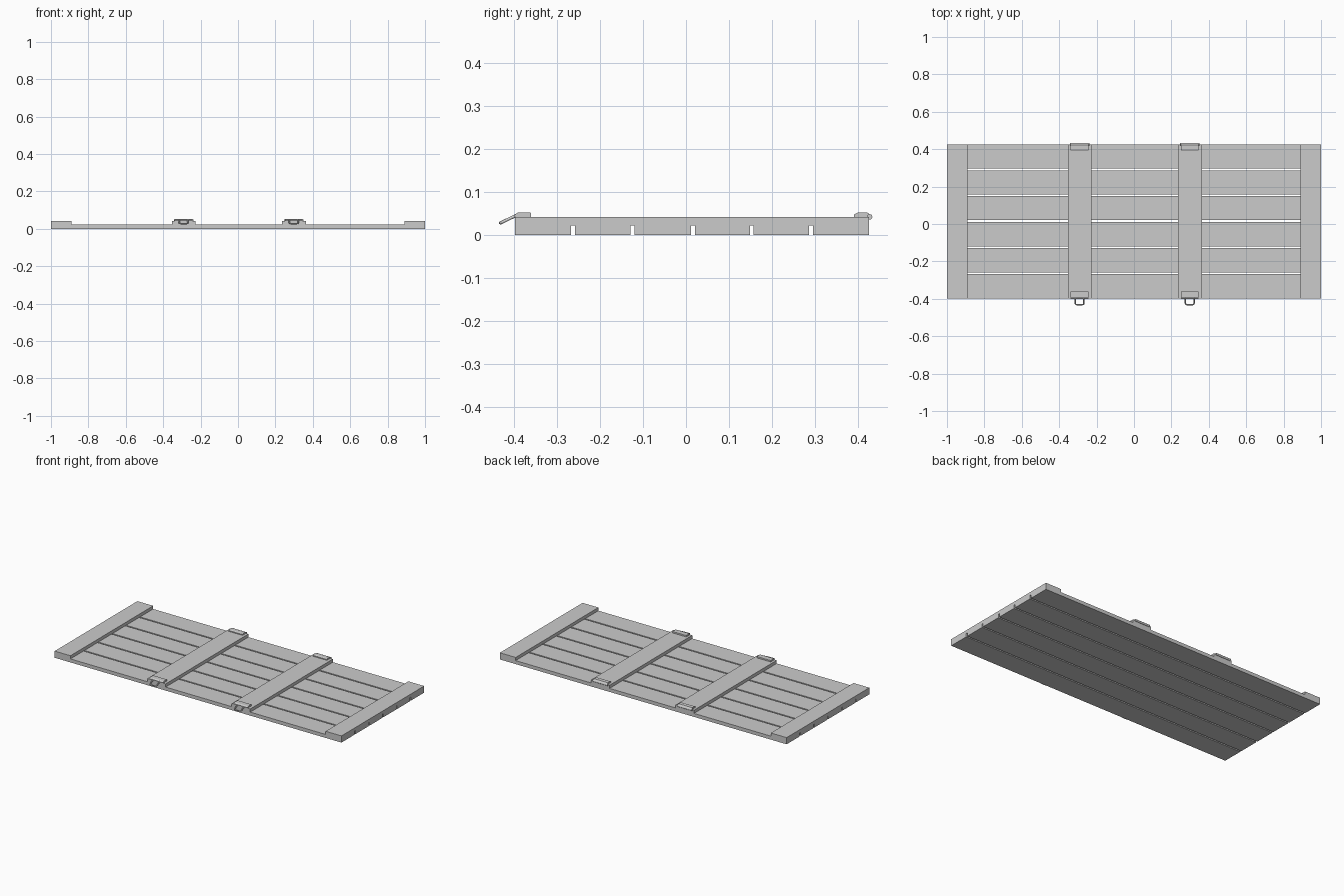
import bpy, math
from mathutils import Vector

cube = bpy.data.objects.get("Cube")
if cube:
    bpy.data.objects.remove(cube, do_unlink=True)

grey = bpy.data.materials.new("weathered grey")
grey.use_nodes = True
colour = (0.6, 0.6, 0.6, 1)
grey.diffuse_color = colour
grey.node_tree.nodes["Principled BSDF"].inputs["Base Color"].default_value = colour


def extrude_x(name, profile, x0, x1):
    """Solid with a (y, z) outline, running from x0 to x1."""
    n = len(profile)
    verts = [(x, y, z) for x in (x0, x1) for y, z in profile]
    faces = [tuple(range(n))[::-1], tuple(range(n, 2 * n))]
    faces += [(i, (i + 1) % n, (i + 1) % n + n, i + n) for i in range(n)]
    mesh = bpy.data.meshes.new(name)
    mesh.from_pydata(verts, [], faces)
    mesh.materials.append(grey)
    obj = bpy.data.objects.new(name, mesh)
    bpy.context.collection.objects.link(obj)
    return obj


def box(name, x0, x1, y0, y1, z0, z1):
    return extrude_x(name, [(y0, z0), (y1, z0), (y1, z1), (y0, z1)], x0, x1)


FRONT, BACK = -0.398, 0.426
PLANK_TOP, TOP = 0.022, 0.042

# Long planks separated by open gaps
gaps = [-0.263, -0.124, 0.016, 0.153, 0.291]
starts = [FRONT] + [g + 0.0045 for g in gaps]
ends = [g - 0.0045 for g in gaps] + [BACK]
for i, (a, b) in enumerate(zip(starts, ends)):
    box(f"plank_{i + 1}", -1, 1, a, b, 0, PLANK_TOP)

# Cross battens
battens = {"end_batten_right": (-1, -0.89), "end_batten_left": (0.89, 1),
           "middle_batten_right": (-0.354, -0.226),
           "middle_batten_left": (0.235, 0.364)}
for name, (a, b) in battens.items():
    box(name, a, b, FRONT, BACK, PLANK_TOP, TOP)


def wire_loop(name, cx):
    """Rounded rectangular ring hanging forward and down from the latch."""
    top, tip, half, r = Vector((cx, -0.392, 0.047)), Vector((cx, -0.431, 0.028)), 0.023, 0.007
    down = (tip - top).normalized()
    length = (tip - top).length
    side = Vector((1, 0, 0))
    pts = []
    for sx, d, a0 in ((1, length, 0), (-1, length, 90), (-1, 0, 180), (1, 0, 270)):
        mid_d = d - r if d else r
        for k in range(4):
            a = math.radians(a0 + 30 * k)
            pts.append(top + side * (sx * (half - r) + r * math.cos(a))
                       + down * (mid_d + r * math.sin(a)))
    curve = bpy.data.curves.new(name, "CURVE")
    curve.dimensions = "3D"
    curve.bevel_depth = 0.004
    curve.bevel_resolution = 1
    spline = curve.splines.new("POLY")
    spline.points.add(len(pts) - 1)
    for p, co in zip(spline.points, pts):
        p.co = (*co, 1)
    spline.use_cyclic_u = True
    curve.materials.append(grey)
    bpy.context.collection.objects.link(bpy.data.objects.new(name, curve))


# Metal fittings on the two middle battens
for label, cx in (("right", -0.291), ("left", 0.298)):
    x0, x1 = cx - 0.048, cx + 0.048
    extrude_x(f"latch_plate_{label}",
              [(FRONT, TOP), (-0.36, TOP), (-0.36, 0.051), (-0.363, 0.052),
               (-0.391, 0.052), (-0.4, 0.046)], x0, x1)
    wire_loop(f"latch_loop_{label}", cx)
    extrude_x(f"hinge_plate_{label}",
              [(0.391, TOP), (BACK, TOP), (0.429, 0.047), (0.422, 0.052),
               (0.399, 0.052), (0.391, 0.048)], x0, x1)
    ring = [(0.427 + 0.0065 * math.cos(k * math.pi / 6),
             0.042 + 0.0065 * math.sin(k * math.pi / 6)) for k in range(12)]
    extrude_x(f"hinge_pin_{label}", ring, x0 - 0.004, x1 + 0.004)
